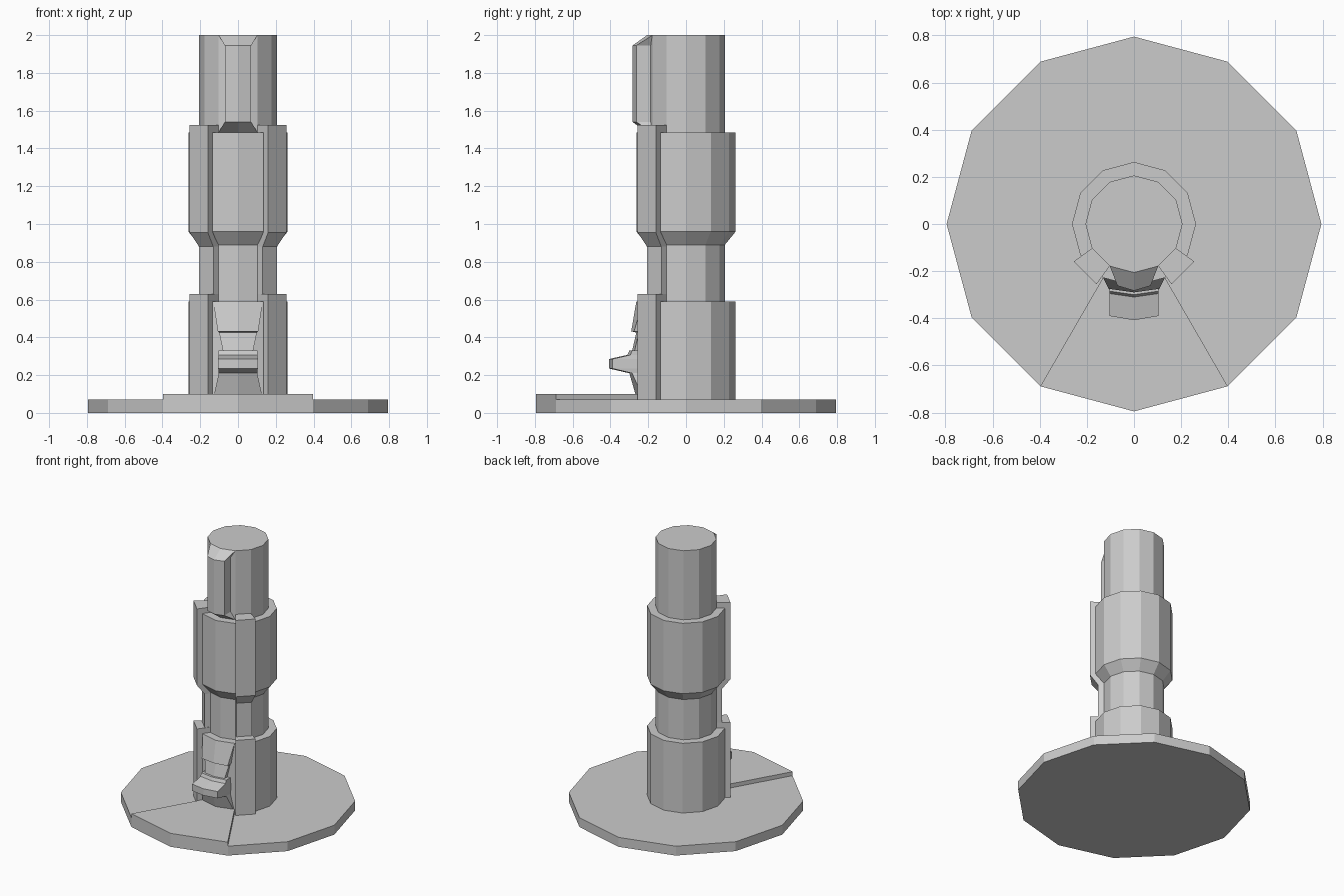
import bpy, bmesh
from math import cos, sin, radians

if "Cube" in bpy.data.objects:
    bpy.data.objects.remove(bpy.data.objects["Cube"])


def loft(name, rings):
    """Closed flat-faced solid through rings of equal point count."""
    bm = bmesh.new()
    rows = [[bm.verts.new(p) for p in ring] for ring in rings]
    n = len(rows[0])
    for a, b in zip(rows, rows[1:]):
        for i in range(n):
            j = (i + 1) % n
            bm.faces.new((a[i], a[j], b[j], b[i]))
    bm.faces.new(rows[0][::-1])
    bm.faces.new(rows[-1])
    bmesh.ops.recalc_face_normals(bm, faces=bm.faces)
    mesh = bpy.data.meshes.new(name)
    bm.to_mesh(mesh)
    bm.free()
    obj = bpy.data.objects.new(name, mesh)
    bpy.context.collection.objects.link(obj)
    return obj


def polar(r, deg):
    return r * cos(radians(deg)), r * sin(radians(deg))


def lathe(name, profile):
    return loft(name, [[(*polar(r, 30 * i), z) for i in range(12)] for r, z in profile])


# Round foot with a raised front sector
lathe("base_disc", [(0.795, 0), (0.795, 0.07)])
sector = [(0, 0)] + [polar(0.795, a) for a in (-120, -90, -60)]
loft("base_front_sector", [[(x, y, z) for x, y in sector] for z in (0.03, 0.1)])

# Stepped twelve-sided column
R, S = 0.263, 0.206
lathe("column", [(R, 0.06), (R, 0.59), (S, 0.59), (S, 0.89), (R, 0.96),
                 (R, 1.485), (S, 1.485), (S, 2.0)])

# Raised plates on the two front diagonals, following the column steps
for side, label in ((-1, "left"), (1, "right")):
    rings = []
    for r, z in ((R, 0.06), (R, 0.63), (S, 0.63), (S, 0.88), (R, 0.955), (R, 1.525)):
        a, b = polar(r, -30), polar(r, -60)
        inner_a, inner_b = polar(S, -30), polar(S, -60)
        quad = [inner_a, (a[0] + 0.028, a[1] - 0.028), (b[0] + 0.028, b[1] - 0.028), inner_b]
        rings.append([(side * x, y, z) for x, y in quad])
    loft("plate_" + label, rings)


def front_block(name, back, rows):
    """Front part from rows of half width, edge y, centre y and height."""
    loft(name, [[(-w, back, z), (-w, ye, z), (0, yc, z), (w, ye, z), (w, back, z)]
                for w, ye, yc, z in rows])


# Tapered rib on the front of the upper column
front_block("upper_rib", -0.1, [
    (0.103, -0.178, -0.206, 1.485), (0.07, -0.262, -0.283, 1.54),
    (0.07, -0.262, -0.283, 1.945), (0.103, -0.178, -0.206, 2.0)])

# Lower front catch with a recess above a projecting lip
front_block("front_catch", -0.15, [
    (0.13, -0.227, -0.262, 0.08), (0.102, -0.285, -0.30, 0.21),
    (0.105, -0.39, -0.408, 0.235), (0.105, -0.39, -0.408, 0.285),
    (0.103, -0.295, -0.31, 0.307), (0.103, -0.285, -0.30, 0.33),
    (0.08, -0.272, -0.285, 0.33), (0.1, -0.25, -0.263, 0.425),
    (0.107, -0.275, -0.29, 0.432), (0.131, -0.228, -0.263, 0.59)])
